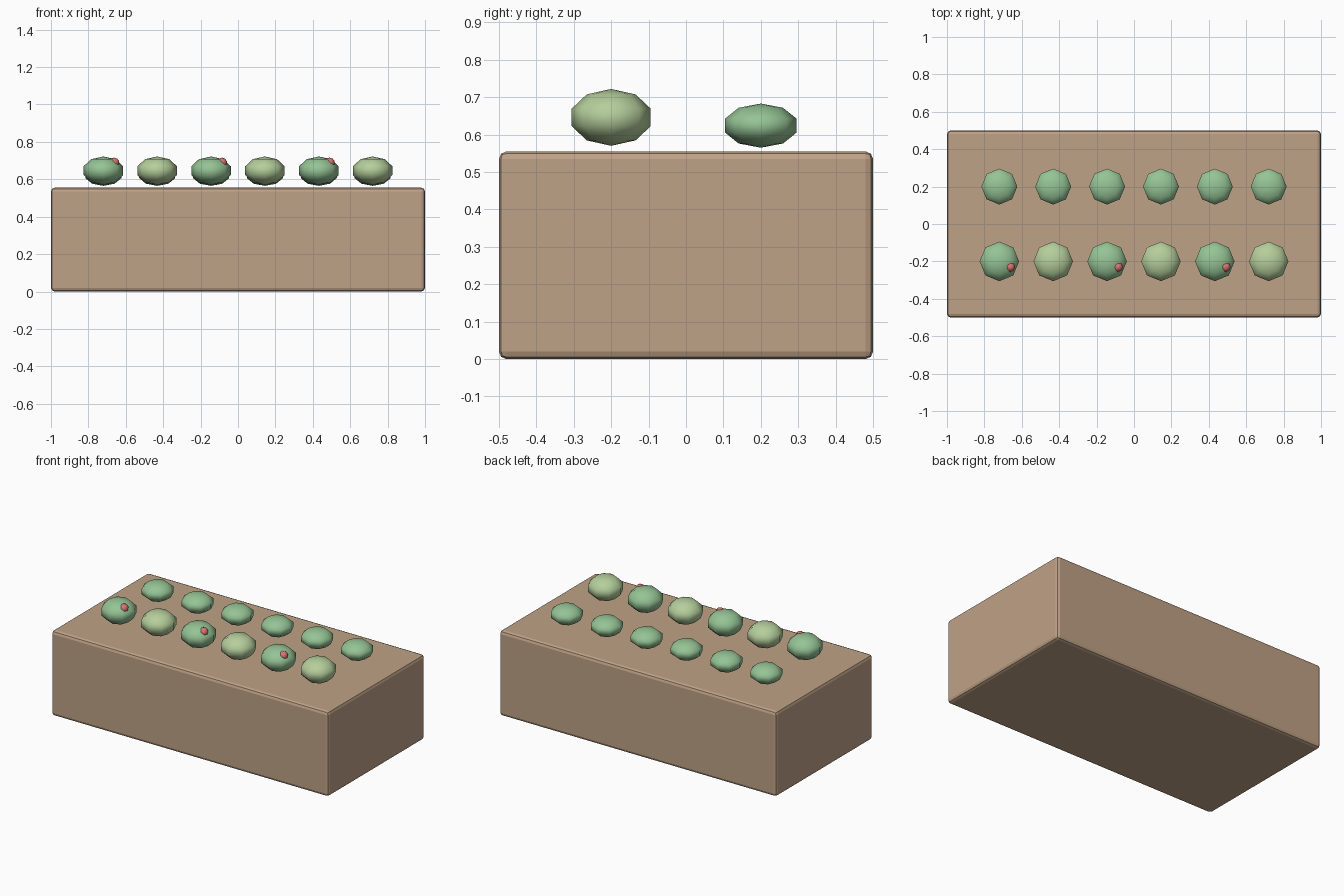
import bpy

if "Cube" in bpy.data.objects:
    bpy.data.objects.remove(bpy.data.objects["Cube"])

def material(name, rgb):
    m = bpy.data.materials.new(name)
    m.diffuse_color = (*rgb, 1)
    m.use_nodes = True
    m.node_tree.nodes["Principled BSDF"].inputs["Base Color"].default_value = m.diffuse_color
    return m

WOOD = material("wood", (0.52, 0.36, 0.24))
SOIL = material("soil", (0.36, 0.25, 0.18))
GREEN = material("leaf_green", (0.30, 0.55, 0.30))
LIGHT = material("leaf_light", (0.46, 0.62, 0.33))
RED = material("fruit_red", (0.70, 0.18, 0.16))

def box(name, size, z, mat):
    bpy.ops.mesh.primitive_cube_add(size=1, location=(0, 0, z))
    o = bpy.context.object
    o.name = name
    o.scale = size
    bpy.ops.object.transform_apply(location=False, rotation=False, scale=True)
    o.data.materials.append(mat)
    return o

def blob(name, loc, r, h, mat, segments=8, rings=5):
    bpy.ops.mesh.primitive_uv_sphere_add(segments=segments, ring_count=rings, radius=1, location=loc)
    o = bpy.context.object
    o.name = name
    o.scale = (r, r, h)
    bpy.ops.object.shade_smooth()
    o.data.materials.append(mat)
    return o

# Raised planter box with softened edges
H = 0.555
planter = box("planter_box", (2, 1, H), H / 2, WOOD)
bev = planter.modifiers.new("bevel", "BEVEL")
bev.width = 0.02
bev.segments = 2

# Soil bed flush with the top
box("soil_bed", (1.88, 0.88, 0.06), H - 0.03, SOIL)

# Two rows of plants, with a fruit on every other front plant
for i in range(6):
    x = -0.72 + 0.288 * i
    blob(f"back_plant_{i+1}", (x, 0.2, 0.624), 0.101, 0.059, GREEN)
    fruiting = i % 2 == 0
    blob(f"front_plant_{i+1}", (x, -0.2, 0.646), 0.111, 0.076, GREEN if fruiting else LIGHT)
    if fruiting:
        blob(f"fruit_{i+1}", (x + 0.058, -0.23, 0.688), 0.028, 0.028, RED)
